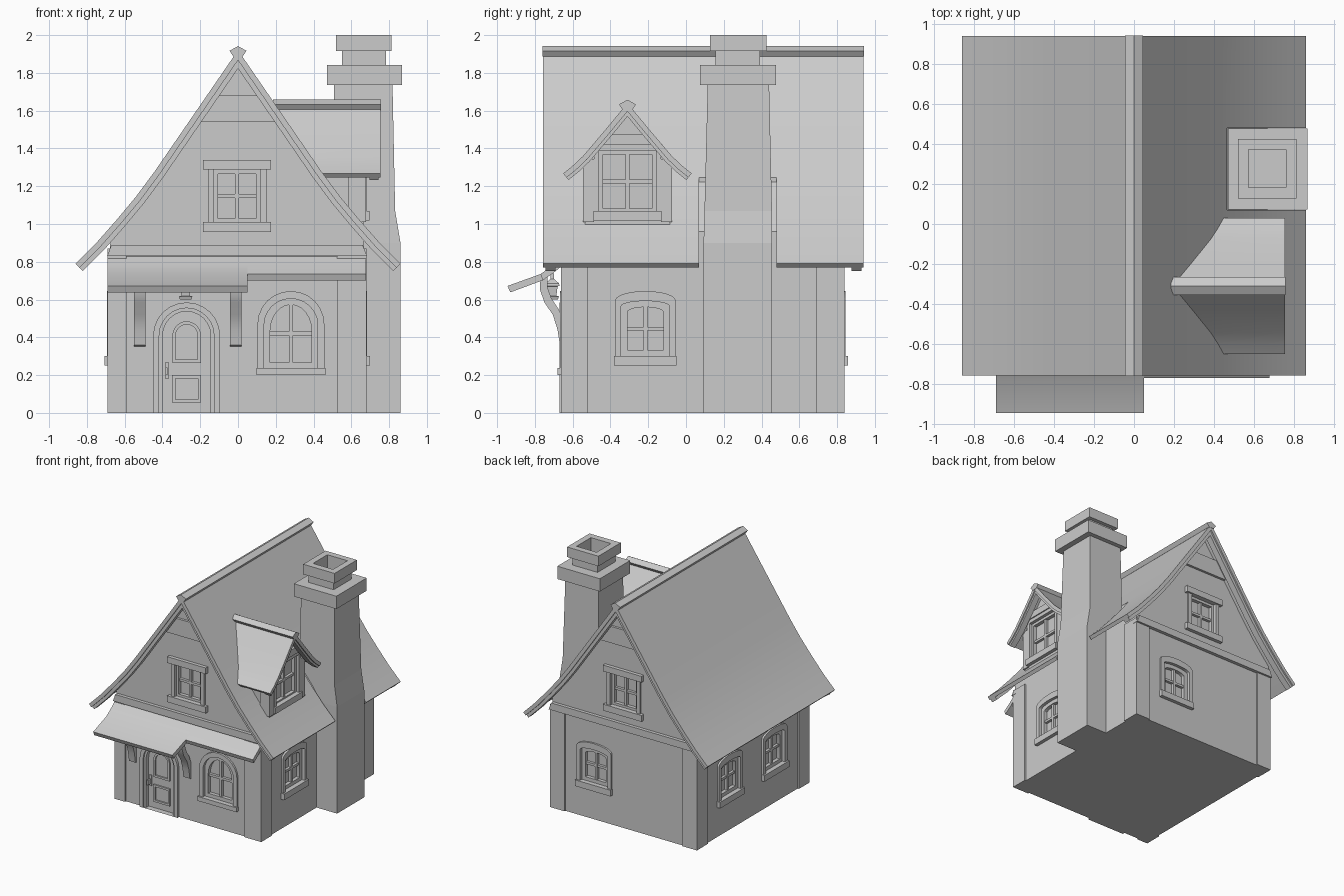
import bpy, bmesh, math
from mathutils import Matrix

if "Cube" in bpy.data.objects:
    bpy.data.objects.remove(bpy.data.objects["Cube"])

FRONT, RIGHT, BACK, LEFT = 0, 90, 180, 270
X0, X1, Y0, Y1 = -0.678, 0.668, -0.65, 0.828   # wall planes


def make(name, verts, faces, ang=0, px=0, py=0, smooth=False):
    me = bpy.data.meshes.new(name)
    me.from_pydata(verts, [], faces)
    me.transform(Matrix.Translation((px, py, 0)) @ Matrix.Rotation(math.radians(ang), 4, 'Z'))
    bm = bmesh.new()
    bm.from_mesh(me)
    bmesh.ops.recalc_face_normals(bm, faces=bm.faces)
    if smooth:                                  # smooth faces, sharp edges above 30 degrees
        for f in bm.faces:
            f.smooth = True
        for e in bm.edges:
            e.smooth = e.calc_face_angle(0) < math.radians(30)
    bm.to_mesh(me)
    bm.free()
    ob = bpy.data.objects.new(name, me)
    bpy.context.collection.objects.link(ob)
    return ob


def loft(name, rings, ang=0, px=0, py=0, smooth=False, closed=False):
    n, m = len(rings[0]), len(rings)
    assert all(len(r) == n for r in rings), name
    verts = [p for r in rings for p in r]
    faces = [(k * n + i, k * n + (i + 1) % n, (k + 1) % m * n + (i + 1) % n, (k + 1) % m * n + i)
             for k in range(m if closed else m - 1) for i in range(n)]
    if not closed:
        faces += [tuple(range(n)), tuple(range((m - 1) * n, m * n))]
    return make(name, verts, faces, ang, px, py, smooth)


# local frame: u to the right, z up, d outward from the wall
def prism(name, pts, d0, d1, ang=0, px=0, py=0, smooth=False):
    return loft(name, [[(u, -d, z) for u, z in pts] for d in (d0, d1)], ang, px, py, smooth)


def ring(name, outer, inner, d0, d1, *at):
    rs = [[(u, -d, z) for u, z in o] for o, d in ((outer, d0), (outer, d1), (inner, d1), (inner, d0))]
    return loft(name, rs, *at, smooth=True, closed=True)


def box(name, u0, u1, z0, z1, d0, d1, *at):
    return prism(name, [(u0, z0), (u1, z0), (u1, z1), (u0, z1)], d0, d1, *at)


def arch(w, z0, zs, zt):
    n = 12 if zt > zs else 1                    # arched or square top
    return [(-w, z0), (w, z0)] + [(w * math.cos(math.pi * i / n),
            zs + (zt - zs) * math.sin(math.pi * i / n)) for i in range(n + 1)]


def cut(ob, cutters):
    bpy.context.view_layer.objects.active = ob
    for c in cutters:
        c.hide_render = True
        mod = ob.modifiers.new("cut", 'BOOLEAN')
        mod.operation, mod.object, mod.solver = 'DIFFERENCE', c, 'EXACT'
        bpy.ops.object.modifier_apply(modifier=mod.name)
    for c in cutters:
        bpy.data.objects.remove(c)


def offset(prof, t):
    out = []
    for i, (x, z) in enumerate(prof):
        a, b = prof[max(i - 1, 0)], prof[min(i + 1, len(prof) - 1)]
        dx, dz = b[0] - a[0], b[1] - a[1]
        l = math.hypot(dx, dz)
        out.append((0, z - t * l / dx) if i == 0 else (x + dz / l * t, z - dx / l * t))
    return out


def band(prof, t0, t1, s):
    return [(s * x, z) for x, z in offset(prof, t0) + offset(prof, t1)[::-1]]


def gable(prof, t):
    o = offset(prof, t)
    return [(-x, z) for x, z in o[:0:-1]] + o


ROOF = [(0, 1.92), (0.22, 1.6), (0.44, 1.28), (0.54, 1.145), (0.64, 1.025), (0.75, 0.9), (0.86, 0.79)]


def roof_x(z):
    for (xa, za), (xb, zb) in zip(ROOF, ROOF[1:]):
        if z >= zb:
            return xa + (za - z) / (za - zb) * (xb - xa)
    return 0.86


# House body with gables
under = [p for p in gable(ROOF, 0.015) if abs(p[0]) < 0.65]
house = prism("house_walls", [(X0, 0), (X0, 0.96)] + under + [(X1, 0.96), (X1, 0)], -Y1, -Y0)
house_cuts = []

# Main roof (right side notched around the chimney) and bargeboards
for s, side in ((-1, "left"), (1, "right")):
    slab = prism("roof_" + side, band(ROOF, 0, 0.03, s), -0.94, 0.757, smooth=True)
    if s > 0:
        cut(slab, [box("notch", 0.465, 1.0, 0.5, 1.5, -0.48, -0.07)])
    for d0, d1 in ((0.69, 0.745), (-0.928, -0.875)):
        prism("bargeboard_" + side, band(ROOF, 0.028, 0.055, s), d0, d1, smooth=True)


def cap(name, z, d0, d1, *at):
    prism(name, [(-0.045, z - 0.025), (0, z), (0.045, z - 0.025), (0.024, z - 0.056), (-0.024, z - 0.056)], d0, d1, *at)


cap("ridge_cap", 1.942, -0.943, 0.76)

# Gable beams, front and back
for ang, py in ((FRONT, Y0), (BACK, Y1)):
    at = (ang, -0.005, py)
    prism("gable_base_beam", [(-0.688, 0.83), (0.688, 0.83), (0.665, 0.89), (-0.665, 0.89)], -0.02, 0.028, *at)
    a, b = roof_x(1.54) - 0.04, roof_x(1.68) - 0.04
    prism("gable_collar_beam", [(-a, 1.54), (a, 1.54), (b, 1.68), (-b, 1.68)], -0.02, 0.02, *at)

# Corner posts
for x0, x1, y0, y1 in ((-0.69, -0.59, -0.662, -0.52), (0.525, 0.68, -0.662, -0.52),
                       (-0.69, -0.555, 0.69, 0.84), (0.545, 0.68, 0.69, 0.84)):
    box("corner_post", x0, x1, 0, 0.87, -y1, -y0)


# Windows: frame, sash and glazing bars set in a recess
def window(name, at, frame, opening, sash, sill, cuts):
    w, z0, zs, zt = opening
    cuts.append(prism("cutter", arch(*opening), -0.04, 0.06, *at))
    ring(name + "_frame", arch(*frame), arch(*opening), -0.02, 0.016, *at)
    ring(name + "_sash", arch(*opening), arch(w - sash, z0 + sash, zs - sash, zt - sash), -0.045, -0.01, *at)
    zm = (z0 + zt) / 2
    box(name + "_bar_vertical", -0.01, 0.01, z0 + 0.01, zt - 0.01, -0.045, -0.016, *at)
    box(name + "_bar_horizontal", -w + 0.01, w - 0.01, zm - 0.01, zm + 0.01, -0.045, -0.018, *at)
    sw, s0, s1 = sill
    box(name + "_sill", -sw, sw, s0, s1, -0.01, 0.03, *at)


window("front_window", (FRONT, 0.28, Y0), (0.177, 0.22, 0.47, 0.645), (0.142, 0.235, 0.465, 0.605), 0.032,
       (0.182, 0.2, 0.237), house_cuts)
for at in ((RIGHT, X1, -0.215), (LEFT, X0, -0.2), (LEFT, X0, 0.39), (BACK, 0.27, Y1)):
    window("side_window", at, (0.16, 0.28, 0.595, 0.645), (0.128, 0.3, 0.565, 0.592), 0.032,
           (0.165, 0.25, 0.302), house_cuts)
for ang, py in ((FRONT, Y0), (BACK, Y1)):
    at = (ang, -0.005, py)
    window("gable_window", at, (0.155, 0.99, 1.3, 1.3), (0.122, 1.008, 1.288, 1.288), 0.022,
           (0.18, 0.957, 1.01), house_cuts)
    box("gable_window_header", -0.18, 0.18, 1.288, 1.34, -0.01, 0.03, *at)

# Arched door
at = (FRONT, -0.272, Y0)
house_cuts.append(prism("cutter", arch(0.13, -0.02, 0.41, 0.54), -0.03, 0.06, *at))
ring("door_frame_outer", arch(0.177, 0, 0.41, 0.585), arch(0.145, 0, 0.41, 0.555), -0.02, 0.02, *at)
ring("door_frame_inner", arch(0.147, 0, 0.41, 0.557), arch(0.127, 0, 0.41, 0.537), -0.035, 0.006, *at)
ring("door_panel_upper", arch(0.075, 0.265, 0.41, 0.485), arch(0.058, 0.282, 0.41, 0.468), -0.035, -0.018, *at)
ring("door_panel_lower", arch(0.077, 0.055, 0.2, 0.2), arch(0.06, 0.072, 0.183, 0.183), -0.035, -0.018, *at)
box("door_handle_plate", -0.113, -0.096, 0.18, 0.27, -0.035, -0.02, *at)
box("door_handle", -0.113, -0.1, 0.2, 0.24, -0.022, 0.02, *at)
cut(house, house_cuts)

# Porch roof: deep over the door, short over the window
TOP = [(-0.63, 0.845), (-0.70, 0.785), (-0.77, 0.735), (-0.945, 0.672)]
LOW = [(-0.63, 0.805), (-0.69, 0.75), (-0.758, 0.702), (-0.93, 0.638)]
for name, k, x0, x1 in (("porch_roof_door", 4, -0.69, 0.05), ("porch_roof_window", 3, 0.05, 0.678)):
    prism(name, TOP[:k] + LOW[:k][::-1], x0, x1, RIGHT, smooth=True)

# Curved porch brackets
BRACKET = [(-0.645, 0.35), (-0.668, 0.36), (-0.68, 0.44), (-0.705, 0.52), (-0.75, 0.585), (-0.772, 0.65), (-0.775, 0.715),
           (-0.735, 0.735), (-0.732, 0.66), (-0.712, 0.605), (-0.672, 0.545), (-0.645, 0.47)]
for x in (-0.55, -0.042):
    prism("porch_bracket", BRACKET, x, x + 0.06, RIGHT, smooth=True)


# Lantern over the door
def plan(x0, x1, y0, y1, z):
    return [(x0, y0, z), (x1, y0, z), (x1, y1, z), (x0, y1, z)]


loft("lantern", [plan(-0.277 - h, -0.277 + h, -0.708 - h, -0.708 + h, z) for h, z in (
    (0.03, 0.6), (0.036, 0.617), (0.022, 0.62), (0.028, 0.67), (0.038, 0.672), (0.036, 0.685), (0.01, 0.71), (0.006, 0.76))])

# Chimney with collar, cap and flue
loft("chimney", [plan(*r) for r in (
    (0.5, 0.86, 0.093, 0.455, 0), (0.5, 0.86, 0.093, 0.455, 0.9), (0.5, 0.832, 0.098, 0.455, 1.07),
    (0.508, 0.818, 0.115, 0.44, 1.735), (0.47, 0.867, 0.073, 0.477, 1.735), (0.47, 0.867, 0.073, 0.477, 1.843),
    (0.55, 0.783, 0.157, 0.393, 1.843), (0.55, 0.783, 0.157, 0.393, 1.915), (0.52, 0.812, 0.127, 0.425, 1.915),
    (0.52, 0.812, 0.127, 0.425, 2.0), (0.573, 0.76, 0.182, 0.373, 2.0), (0.573, 0.76, 0.182, 0.373, 1.87))])

# Dormer: walls, window, timbers and roof
DORMER = [(0, 1.64), (0.12, 1.495), (0.235, 1.36), (0.29, 1.308), (0.34, 1.268)]
at = (RIGHT, 0.665, -0.31)
peak = [p for p in gable(DORMER, 0.012) if abs(p[0]) < 0.2]
dormer = prism("dormer_walls", [(-0.225, 0.98), (-0.225, 1.35)] + peak + [(0.225, 1.35), (0.225, 0.98)], -0.4, 0, *at)
dormer_cuts = []
window("dormer_window", at, (0.178, 1.04, 1.42, 1.42), (0.152, 1.06, 1.39, 1.39), 0.022, (0.18, 1.018, 1.07), dormer_cuts)
cut(dormer, dormer_cuts)
box("dormer_beam", -0.135, 0.135, 1.42, 1.475, -0.01, 0.025, *at)
for s in (-1, 1):
    u0, u1 = sorted((s * 0.178, s * 0.235))
    box("dormer_post", u0, u1, 1.01, 1.345, -0.08, 0.012, *at)
    slab = prism("dormer_roof", band(DORMER, 0, 0.028, s), -0.4, 0.09, *at, smooth=True)
    for v in slab.data.vertices:                # back edge follows the main roof
        if v.co.x < 0.5:
            v.co.x = roof_x(v.co.z) - 0.03
    prism("dormer_bargeboard", band(DORMER, 0.026, 0.045, s), 0.03, 0.08, *at, smooth=True)
cap("dormer_ridge_cap", 1.658, -0.48, 0.093, *at)
